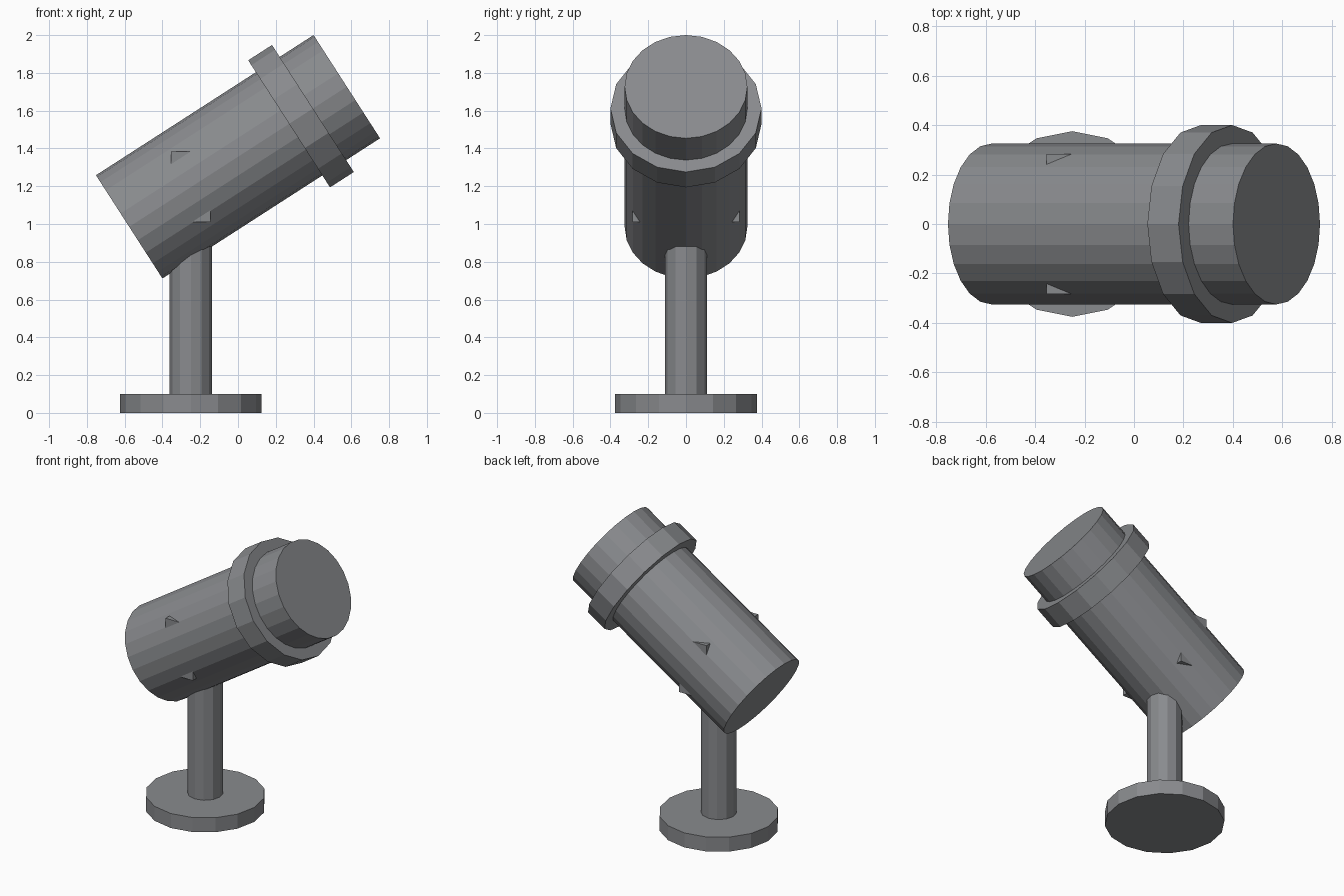
import bpy, math
from mathutils import Vector

if "Cube" in bpy.data.objects:
    bpy.data.objects.remove(bpy.data.objects["Cube"])

# Dark metal for every part
metal = bpy.data.materials.new("dark_metal")
metal.diffuse_color = (0.25, 0.257, 0.27, 1)
metal.use_nodes = True
metal.node_tree.nodes["Principled BSDF"].inputs["Base Color"].default_value = metal.diffuse_color

def rod(name, a, b, radius, sides):
    """Flat-shaded capped cylinder from point a to point b."""
    a, b = Vector(a), Vector(b)
    d = b - a
    tilt = math.atan2(d.x, d.z)  # every axis lies in the xz plane
    bpy.ops.mesh.primitive_cylinder_add(vertices=sides, radius=radius, depth=d.length,
                                        location=(a + b) / 2, rotation=(0, tilt, 0))
    bpy.context.object.name = name
    bpy.context.object.data.materials.append(metal)

# Stand: round foot and post
X = -0.25
rod("base_plate", (X, 0, 0), (X, 0, 0.1), 0.375, 16)
rod("post", (X, 0, 0.1), (X, 0, 1.03), 0.112, 12)

# Tilted barrel with a collar near its upper end
tail, nose = Vector((-0.576, 0, 0.985)), Vector((0.576, 0, 1.727))
axis = (nose - tail).normalized()
rod("barrel", tail, nose, 0.325, 24)
rod("collar", tail + axis * 1.007, tail + axis * 1.157, 0.4, 16)

# Mounting block inside the barrel; only four corners poke through
bpy.ops.mesh.primitive_cube_add(size=1, location=(X, 0, 1.197))
block = bpy.context.object
block.name = "mount_block"
block.scale = (0.208, 0.566, 0.375)
block.data.materials.append(metal)
